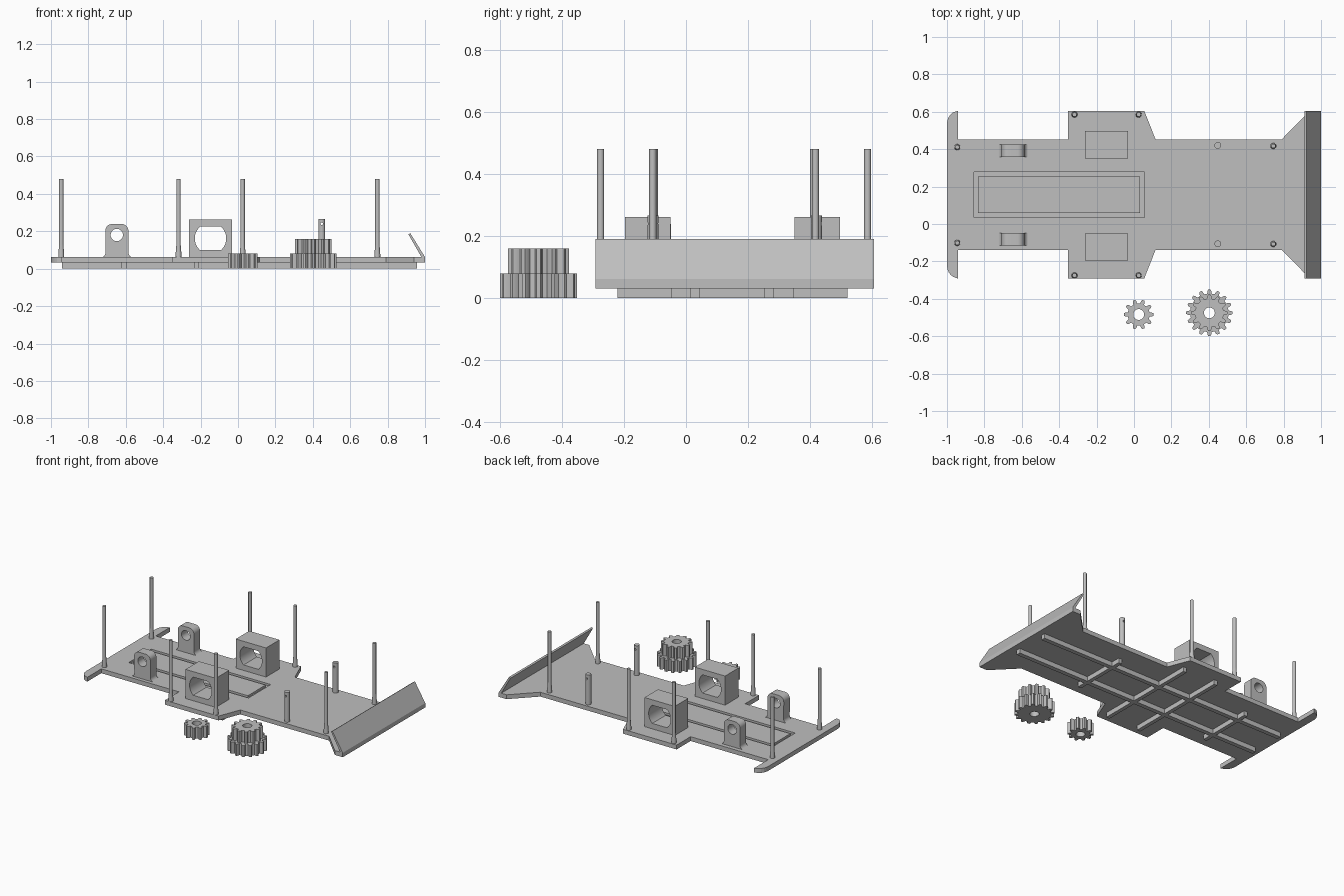
import bpy, bmesh, math
from mathutils import Matrix

if "Cube" in bpy.data.objects:
    bpy.data.objects.remove(bpy.data.objects["Cube"])

grey = bpy.data.materials.new("plain grey")
grey.diffuse_color = (0.52, 0.52, 0.52, 1)
grey.use_nodes = True
grey.node_tree.nodes["Principled BSDF"].inputs["Base Color"].default_value = grey.diffuse_color
MID = 0.157  # y of the chassis centre line


def add(name, mesh):
    ob = bpy.data.objects.new(name, mesh)
    bpy.context.collection.objects.link(ob)
    mesh.materials.clear()
    mesh.materials.append(grey)
    return ob


def finish(ob, smooth=None):
    bm = bmesh.new()
    bm.from_mesh(ob.data)
    bmesh.ops.remove_doubles(bm, verts=bm.verts, dist=1e-5)
    bmesh.ops.recalc_face_normals(bm, faces=bm.faces)
    bm.to_mesh(ob.data)
    bm.free()
    for p in ob.data.polygons:
        p.use_smooth = False
    if smooth:
        bpy.ops.object.select_all(action='DESELECT')
        bpy.context.view_layer.objects.active = ob
        ob.select_set(True)
        bpy.ops.object.shade_smooth_by_angle(angle=math.radians(smooth))
    return ob


def prism(name, loops, lo, hi, upright=False, smooth=None):
    """Extrude nested outlines along z, or along y when upright (outline in x, z)."""
    cu = bpy.data.curves.new(name, 'CURVE')
    cu.dimensions, cu.fill_mode = '2D', 'BOTH'
    cu.extrude = (hi - lo) / 2
    for pts in loops:
        s = cu.splines.new('POLY')
        s.points.add(len(pts) - 1)
        for p, (a, b) in zip(s.points, pts):
            p.co = (a, b, 0, 1)
        s.use_cyclic_u = True
    tmp = bpy.data.objects.new(name + " outline", cu)
    bpy.context.collection.objects.link(tmp)
    bpy.context.view_layer.update()
    mesh = bpy.data.meshes.new_from_object(tmp.evaluated_get(bpy.context.evaluated_depsgraph_get()))
    bpy.data.objects.remove(tmp)
    mid = (lo + hi) / 2
    if upright:
        mesh.transform(Matrix.Translation((0, mid, 0)) @ Matrix.Rotation(math.pi / 2, 4, 'X'))
    else:
        mesh.transform(Matrix.Translation((0, 0, mid)))
    return finish(add(name, mesh), smooth)


def arc(cx, cy, r, a0=0, a1=360, n=32):
    full = a1 - a0 == 360
    return [(cx + r * math.cos(math.radians(a0 + (a1 - a0) * i / n)),
             cy + r * math.sin(math.radians(a0 + (a1 - a0) * i / n)))
            for i in range(n if full else n + 1)]


def rect(x0, x1, y0, y1):
    return [(x0, y0), (x1, y0), (x1, y1), (x0, y1)]


def lathe(name, x, y, profile, n=20):
    """Round post from (radius, z) pairs."""
    bm = bmesh.new()
    rings = [[bm.verts.new((a, b, z)) for a, b in arc(x, y, r, n=n)] for r, z in profile]
    for lo, hi in zip(rings, rings[1:]):
        for i in range(n):
            bm.faces.new((lo[i], lo[(i + 1) % n], hi[(i + 1) % n], hi[i]))
    bm.faces.new(rings[0][::-1])
    bm.faces.new(rings[-1])
    me = bpy.data.meshes.new(name)
    bm.to_mesh(me)
    bm.free()
    return finish(add(name, me), 30)


def cut(ob, cutter, smooth=None):
    m = ob.modifiers.new("cut", 'BOOLEAN')
    m.operation, m.solver, m.object = 'DIFFERENCE', 'EXACT', cutter
    bpy.context.view_layer.update()
    me = bpy.data.meshes.new_from_object(ob.evaluated_get(bpy.context.evaluated_depsgraph_get()))
    ob.modifiers.clear()
    ob.data = me
    bpy.data.objects.remove(cutter)
    finish(ob, smooth)


# Chassis plate: half outline mirrored across the centre line
half = [(1, 0.448), (0.94, 0.448), (0.79, 0.296), (0.115, 0.296), (0.055, 0.448),
        (-0.352, 0.448), (-0.352, 0.296), (-0.942, 0.296), (-0.942, 0.448)]
half += [(-0.942 + 0.058 * math.cos(math.radians(a)), 0.378 + 0.068 * math.sin(math.radians(a)))
         for a in range(100, 181, 16)]
outline = [(x, MID + d) for x, d in half] + [(x, MID - d) for x, d in reversed(half)]
plate = prism("chassis_plate", [outline], 0.032, 0.062)
groove = prism("groove_cutter", [rect(-0.855, 0.055, 0.035, 0.277), rect(-0.835, 0.033, 0.06, 0.253)],
               0.048, 0.08)
cut(plate, groove)

# Leaning bumper flap
prism("bumper_flap", [[(0.982, 0.06), (0.99, 0.032), (1, 0.062), (0.921, 0.19), (0.911, 0.184)]],
      MID - 0.448, MID + 0.448, upright=True)

# Stiffening ribs under the plate
for y in (0.03, 0.268):
    prism("long_rib", [rect(-0.942, 0.957, y - 0.015, y + 0.015)], 0, 0.033)
for x, reach in ((-0.61, 0.196), (-0.222, 0.37), (0.025, 0.37), (0.4, 0.196)):
    prism("cross_rib", [rect(x - 0.013, x + 0.013, 0.15 - reach, 0.15 + reach)], 0, 0.0325)

# Tall body posts with flared feet
for x, d in ((-0.945, 0.256), (-0.318, 0.43), (0.025, 0.43), (0.745, 0.262)):
    for s in (-1, 1):
        lathe("body_post", x, MID - 0.002 + s * d,
              [(0.016, 0.055), (0.0155, 0.08), (0.0115, 0.13), (0.0115, 0.48)])

# Short posts with a pin hole
for s in (-1, 1):
    y = MID + s * 0.263
    post = lathe("steering_post", 0.448, y, [(0.018, 0.055), (0.018, 0.267)])
    pin = prism("pin_cutter", [arc(0.448, 0.24, 0.007, n=12)], y - 0.05, y + 0.05, upright=True)
    cut(post, pin, 30)

# Motor blocks with a flat-sided round bore
bore = arc(-0.147, 0.162, 0.084, -48, 48, 14) + arc(-0.147, 0.162, 0.084, 132, 228, 14)
# Axle brackets with rounded top and filleted foot
bracket = arc(-0.735, 0.087, 0.027, 270, 360, 6)
bracket += arc(-0.673, 0.203, 0.036, 180, 90, 8) + arc(-0.622, 0.203, 0.036, 90, 0, 8)
bracket += arc(-0.559, 0.087, 0.027, 180, 270, 6)
for s in (-1, 1):
    y = 0.15 + s * 0.273
    prism("motor_block", [rect(-0.262, -0.032, 0.058, 0.262), bore], y - 0.073, y + 0.073,
          upright=True, smooth=30)
    y = 0.155 + s * 0.237
    prism("axle_bracket", [bracket, arc(-0.648, 0.18, 0.033)], y - 0.033, y + 0.033,
          upright=True, smooth=30)


# Spur gears
def gear(name, cx, cy, r, teeth, z0, z1):
    root = r - 0.021
    pts = []
    for i in range(teeth):
        for f, rad in ((-0.30, root), (-0.22, r - 0.008), (-0.12, r), (0.12, r),
                       (0.22, r - 0.008), (0.30, root)):
            a = 2 * math.pi * (i + f) / teeth
            pts.append((cx + rad * math.cos(a), cy + rad * math.sin(a)))
    prism(name, [pts, arc(cx, cy, 0.029)], z0, z1, smooth=25)


gear("pinion_gear", 0.025, -0.484, 0.08, 10, 0, 0.08)
gear("large_gear", 0.403, -0.475, 0.124, 16, 0, 0.08)
gear("upper_gear", 0.403, -0.475, 0.098, 12, 0.08, 0.16)
